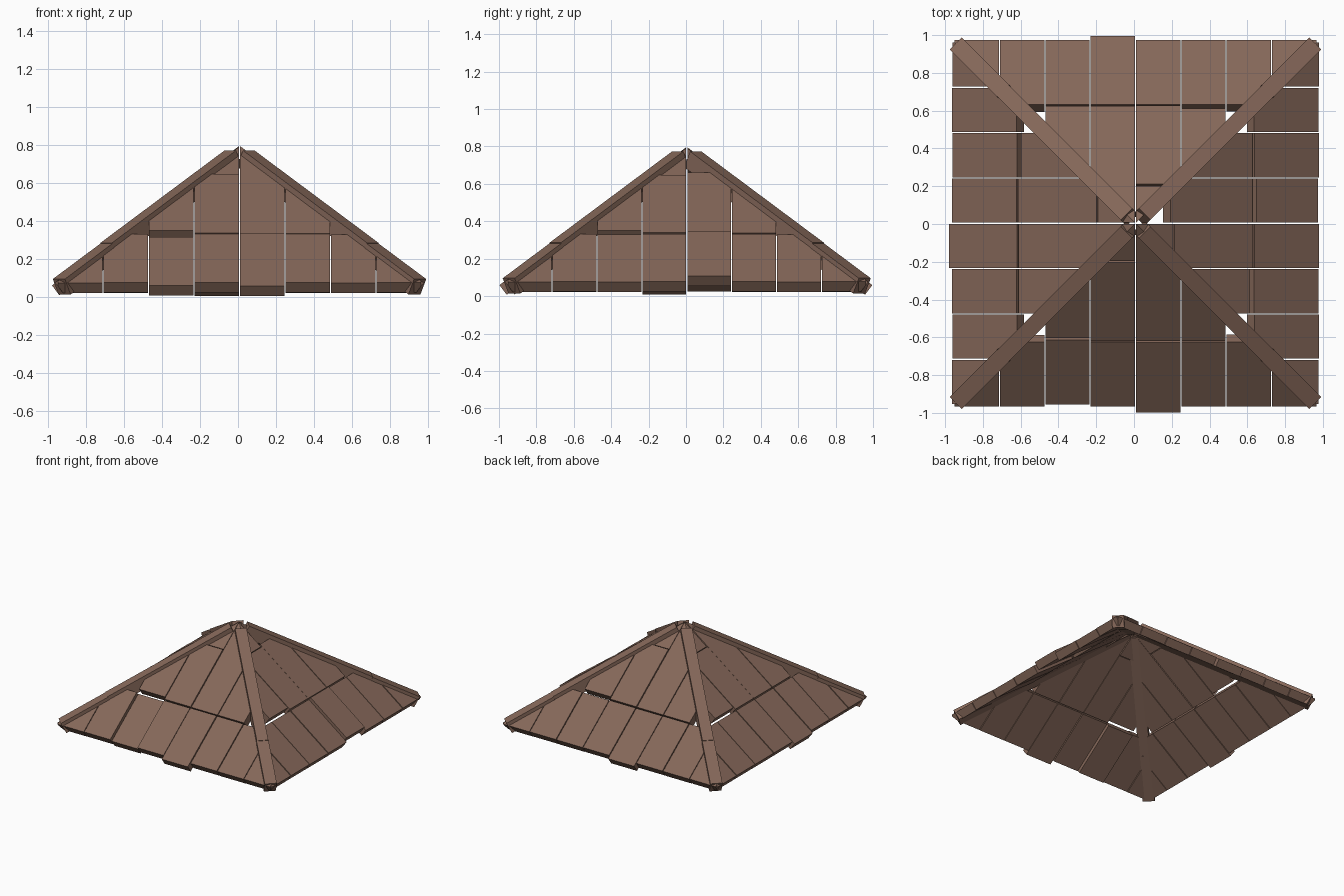
import bpy, bmesh, math
from mathutils import Matrix, Vector

if "Cube" in bpy.data.objects:
    bpy.data.objects.remove(bpy.data.objects["Cube"])

brown = bpy.data.materials.new("weathered brown wood")
brown.diffuse_color = (0.235, 0.137, 0.100, 1)
brown.use_nodes = True
brown.node_tree.nodes["Principled BSDF"].inputs["Base Color"].default_value = brown.diffuse_color

EAVE, PITCH, PEAK = 0.97, 0.745, 0.798   # eave distance, slope, apex height
W, GAP, T = 0.24, 0.003, 0.065           # plank width, gap, thickness


def board(bm, u0, u1, d0, d1, slope, top=0.0, thick=T):
    """Sloping box: u across, d outwards (towards -y), top raised off the roof plane."""
    c = 1 / math.hypot(1, slope)
    s = slope * c
    ring = []
    for d, n in ((d0, top), (d1, top), (d1, top - thick), (d0, top - thick)):
        ring.append((-d - n * s, PEAK - slope * d + n * c))
    a = [bm.verts.new((u0, y, z)) for y, z in ring]
    b = [bm.verts.new((u1, y, z)) for y, z in ring]
    bm.faces.new(a)
    bm.faces.new(b[::-1])
    for i in range(4):
        j = (i + 1) % 4
        bm.faces.new((a[j], a[i], b[i], b[j]))


def clip_hips(bm):
    """Cut boards along the two vertical hip planes |u| = d."""
    for sx in (-1, 1):
        bmesh.ops.bisect_plane(bm, geom=bm.verts[:] + bm.edges[:] + bm.faces[:],
                               plane_co=(0, 0, 0), plane_no=(sx, 1, 0), clear_outer=True)
        bmesh.ops.holes_fill(bm, edges=[e for e in bm.edges if e.is_boundary], sides=0)


def finish(bm, name, angle):
    bmesh.ops.recalc_face_normals(bm, faces=bm.faces[:])
    bm.transform(Matrix.Translation((0.008, 0.004, 0)) @ Matrix.Rotation(angle, 4, 'Z'))
    me = bpy.data.meshes.new(name)
    bm.to_mesh(me)
    bm.free()
    me.materials.append(brown)
    bpy.context.collection.objects.link(bpy.data.objects.new(name, me))


# side name, rotation, slide and lift of its one stray eave plank
sides = [("front", 0, 0.028, 0.006), ("right", 90, -0.018, 0.022),
         ("back", 180, 0.022, 0.0), ("left", -90, 0.018, 0.0)]

for name, deg, slide, lift in sides:
    ang = math.radians(deg)

    # lower row: eight planks, one of them slipped
    bm = bmesh.new()
    for i in range(-4, 4):
        stray = i == 0
        top = lift if stray else (-0.018 if i == -2 and name == "front" else 0.002 * (i % 2))
        board(bm, i * W + GAP, (i + 1) * W - GAP, 0.628,
              EAVE + (slide if stray else 0), PITCH, top)
    clip_hips(bm)
    finish(bm, name + "_eave_planks", ang)

    # upper row: four planks, leaving open triangles beside the hips
    bm = bmesh.new()
    for i in range(-2, 2):
        u0, u1 = i * W + GAP, (i + 1) * W - GAP
        low = 0.605 if i == -2 else 0.62
        if i == -1:
            board(bm, u0, u1, 0.205, low, PITCH, 0.004)
            board(bm, u0, u1, -0.05, 0.2, PITCH, -0.004)
        elif i == 0 and name == "right":
            board(bm, u0, u1, 0.185, low, PITCH)
        else:
            board(bm, u0, u1, -0.05, low, PITCH, 0.004 if i == -2 else 0)
    clip_hips(bm)
    finish(bm, name + "_upper_planks", ang)

    # hip beam on the corner, in a short lower and a long upper piece
    bm = bmesh.new()
    r = math.sqrt(2)
    board(bm, -0.045, 0.045, 0.70 * r, 0.95 * r, PITCH / r, 0.006, 0.092)
    board(bm, -0.043, 0.043, 0.045 * r, 0.70 * r, PITCH / r, 0.010, 0.095)
    finish(bm, name + "_hip_beam", ang + math.radians(45))
